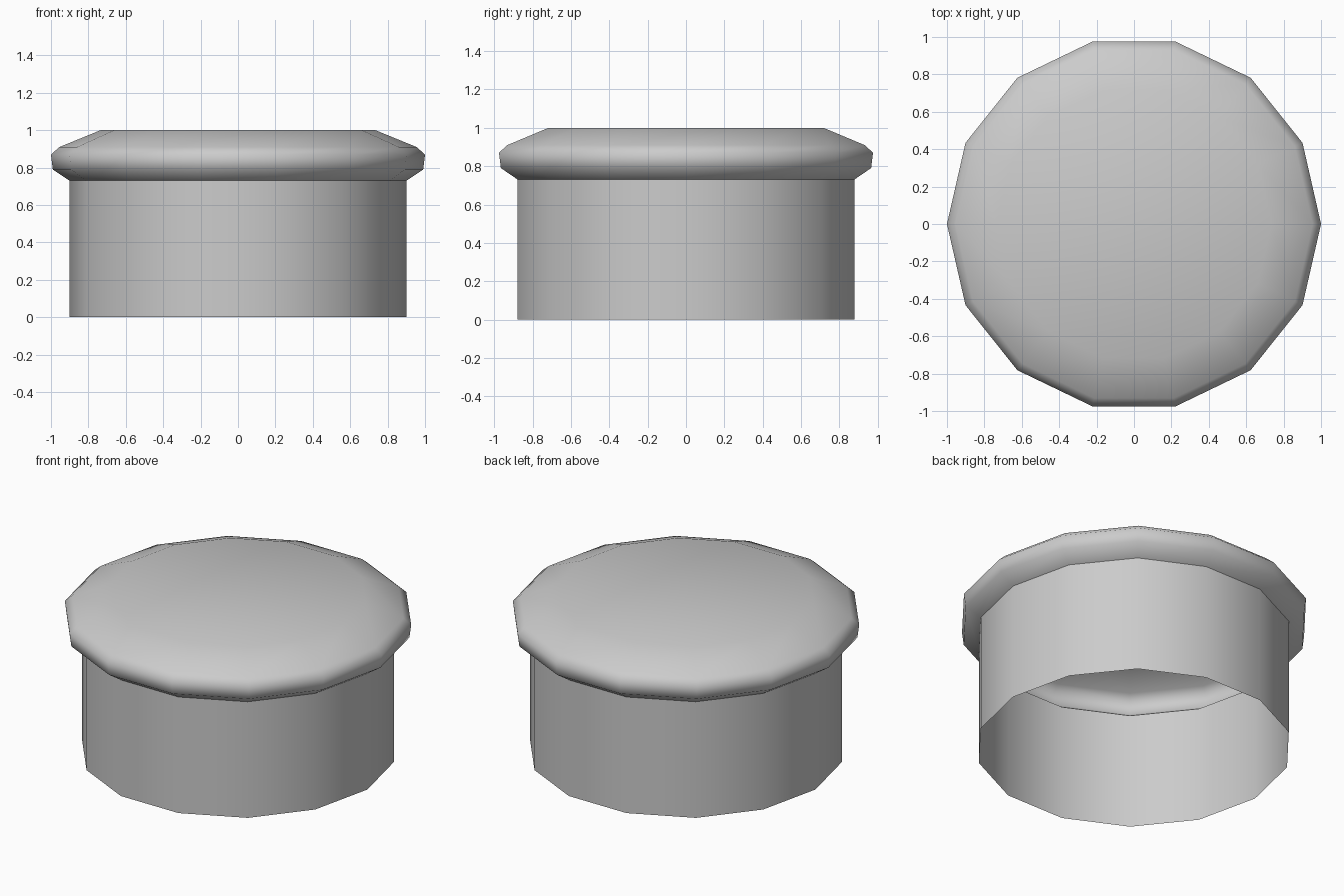
import bpy, bmesh, math

if "Cube" in bpy.data.objects:
    bpy.data.objects.remove(bpy.data.objects["Cube"])

SIDES = 14


def lathe(name, profile, close_top=False):
    """Revolve (radius, z) points, listed bottom to top, into a smooth shell."""
    bm = bmesh.new()
    rings = []
    for r, z in profile:
        angles = [2 * math.pi * i / SIDES for i in range(SIDES)]
        rings.append([bm.verts.new((r * math.cos(a), r * math.sin(a), z)) for a in angles])
    for low, high in zip(rings, rings[1:]):
        for i in range(SIDES):
            j = (i + 1) % SIDES
            bm.faces.new((low[i], low[j], high[j], high[i]))
    if close_top:
        bm.faces.new(rings[-1])
    for f in bm.faces:
        f.smooth = True
    mesh = bpy.data.meshes.new(name)
    bm.to_mesh(mesh)
    bm.free()
    obj = bpy.data.objects.new(name, mesh)
    bpy.context.collection.objects.link(obj)
    return obj


# Thin open tube below; kept separate so its seam with the cap stays sharp
lathe("tube_wall", [(0.90, 0.0), (0.90, 0.73)])

# Hollow rounded cap with an overhanging rim and a flat top
lathe("rounded_cap",
      [(0.90, 0.73), (0.99, 0.79), (1.0, 0.87), (0.955, 0.91), (0.735, 1.0)],
      close_top=True)
